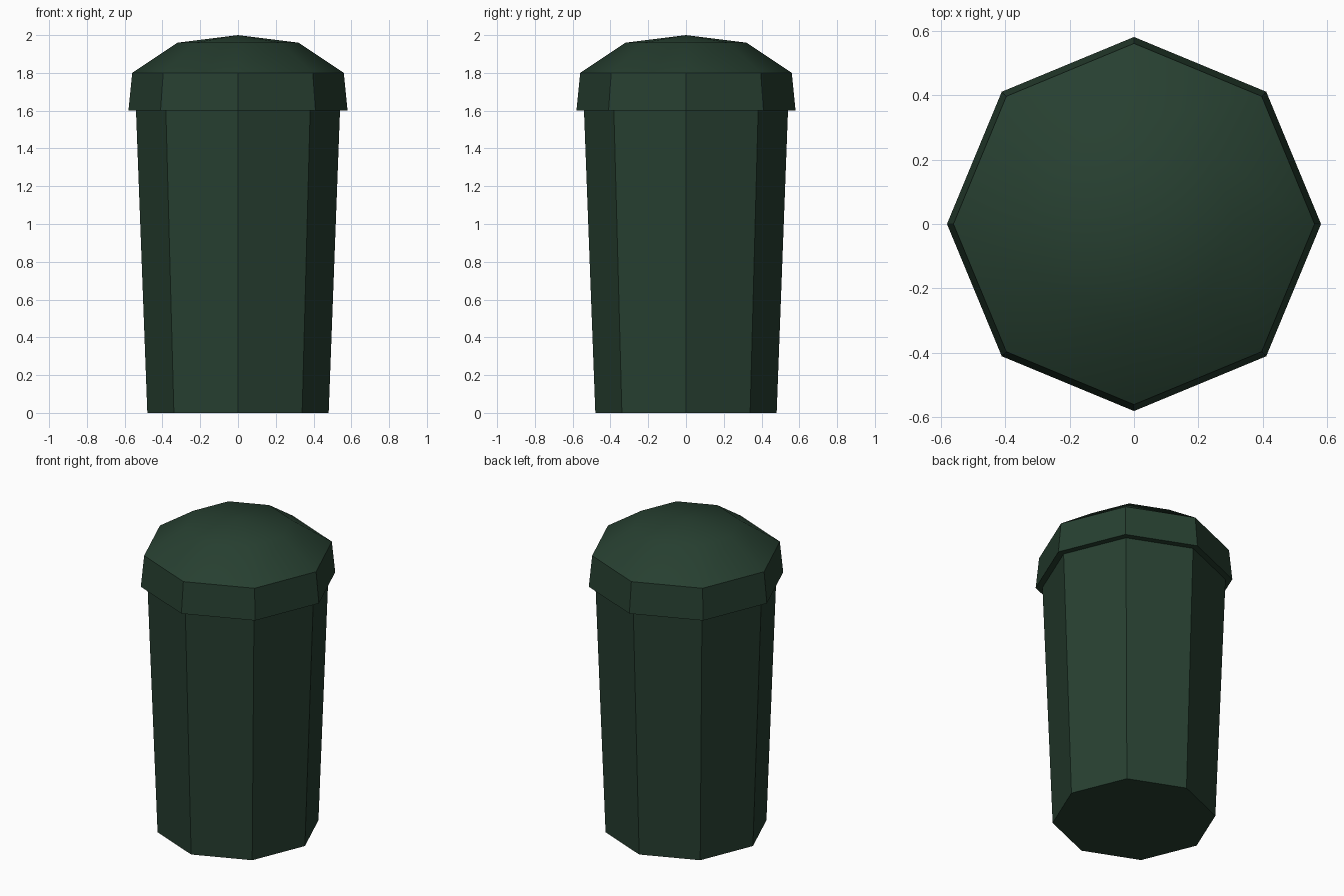
import bpy
import bmesh
from math import cos, sin, pi, radians

SIDES = 8

default = bpy.data.objects.get("Cube")
if default:
    bpy.data.objects.remove(default, do_unlink=True)

# Single dark green colour
green = bpy.data.materials.new("dark_green")
green.use_nodes = True
colour = (0.02, 0.05, 0.03, 1.0)
green.diffuse_color = colour
green.node_tree.nodes["Principled BSDF"].inputs["Base Color"].default_value = colour


def turned_part(name, profile, apex=None):
    """Octagonal shell from (radius, height) rings, capped flat or with a point."""
    bm = bmesh.new()
    rings = []
    for radius, z in profile:
        angles = [2 * pi * i / SIDES for i in range(SIDES)]
        rings.append([bm.verts.new((radius * cos(a), radius * sin(a), z)) for a in angles])
    for low, high in zip(rings, rings[1:]):
        for i in range(SIDES):
            j = (i + 1) % SIDES
            bm.faces.new((low[i], low[j], high[j], high[i]))
    bm.faces.new(rings[0][::-1])
    if apex is None:
        bm.faces.new(rings[-1])
    else:
        tip = bm.verts.new((0, 0, apex))
        for i in range(SIDES):
            bm.faces.new((rings[-1][i], rings[-1][(i + 1) % SIDES], tip))
    mesh = bpy.data.meshes.new(name)
    bm.to_mesh(mesh)
    bm.free()
    mesh.materials.append(green)
    obj = bpy.data.objects.new(name, mesh)
    bpy.context.collection.objects.link(obj)
    return obj


# Tapered body, wider at the top
turned_part("body", [(0.48, 0), (0.54, 1.6)])

# Overhanging lid: flat-sided rim with a softly shaded dome
lid = turned_part("lid", [(0.58, 1.6), (0.56, 1.8), (0.32, 1.96)], apex=2.0)
bpy.ops.object.select_all(action="DESELECT")
lid.select_set(True)
bpy.context.view_layer.objects.active = lid
bpy.ops.object.shade_smooth_by_angle(angle=radians(35))
